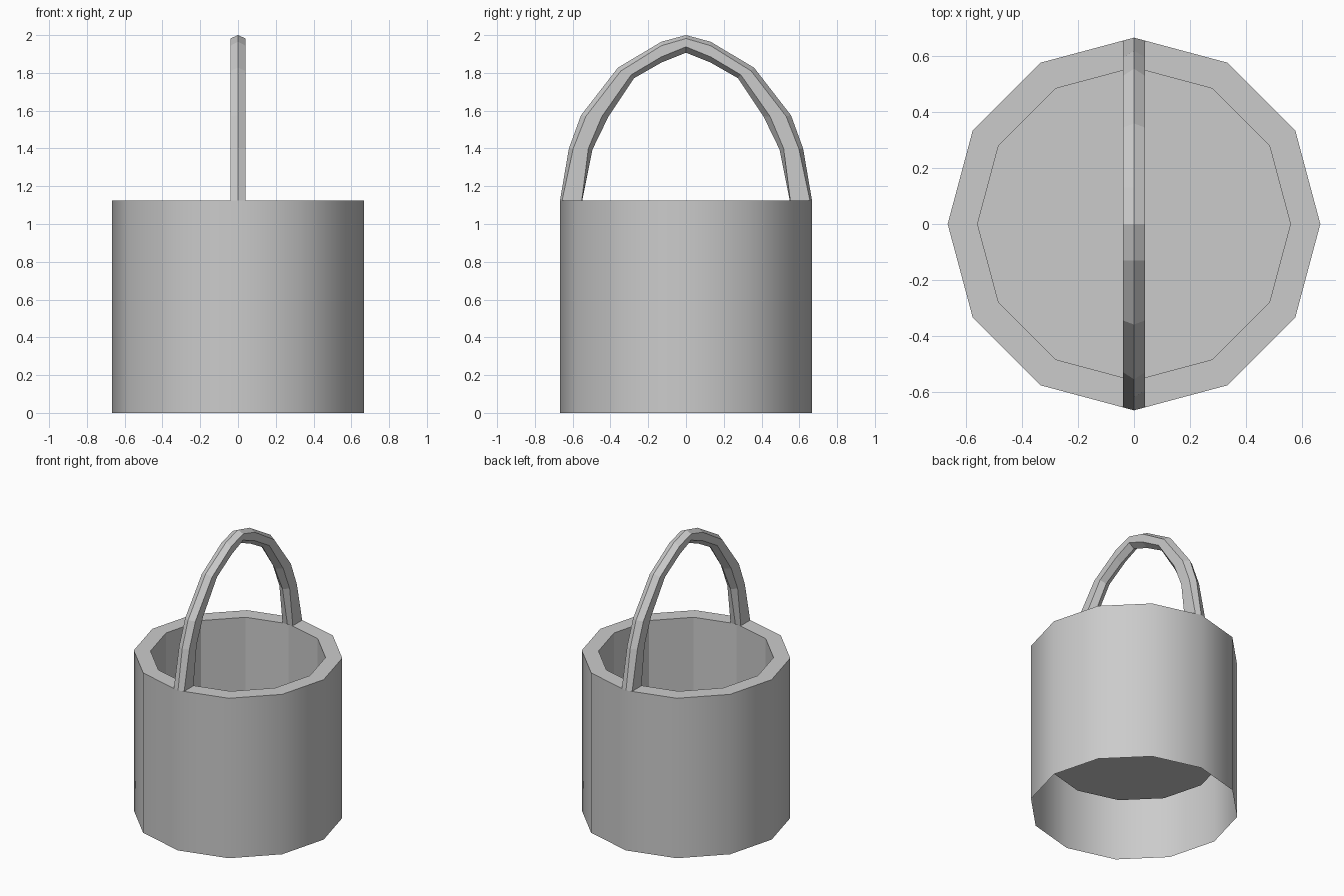
import bpy, bmesh, math

if "Cube" in bpy.data.objects:
    bpy.data.objects.remove(bpy.data.objects["Cube"])


def make_object(name, bm):
    bmesh.ops.recalc_face_normals(bm, faces=bm.faces)
    mesh = bpy.data.meshes.new(name)
    bm.to_mesh(mesh)
    bm.free()
    obj = bpy.data.objects.new(name, mesh)
    bpy.context.collection.objects.link(obj)
    return obj


def bridge(bm, a, b):
    n = len(a)
    return [bm.faces.new((a[i], a[(i + 1) % n], b[(i + 1) % n], b[i])) for i in range(n)]


# Bucket: twelve-sided shell, open underneath, with a raised inner floor
SIDES = 12
bm = bmesh.new()
profile = [(0.667, 0.0), (0.667, 1.125), (0.56, 1.125), (0.56, 0.375)]
rings = [[bm.verts.new((r * math.cos(math.tau * i / SIDES),
                        r * math.sin(math.tau * i / SIDES), z))
          for i in range(SIDES)] for r, z in profile]
walls = [bridge(bm, a, b) for a, b in zip(rings, rings[1:])]
bm.faces.new(rings[-1])
for f in walls[0]:
    f.smooth = True
for i in (1, 2, 3):
    for v in rings[i]:
        for e in v.link_edges:
            if e.other_vert(v) in rings[i]:
                e.smooth = False
# Facing is fixed by hand order through recalculation of the open shell
bucket = make_object("bucket", bm)

# Handle: six-sided section (ridge outside and inside) swept along the arch
# Each station: outer ridge, outer edge, inner edge, inner ridge as (y, z)
half = [
    [(0.0, 2.0), (0.0, 1.982), (0.0, 1.938), (0.0, 1.907)],
    [(0.13, 1.965), (0.13, 1.944), (0.13, 1.885), (0.13, 1.855)],
    [(0.36, 1.828), (0.345, 1.81), (0.29, 1.79), (0.275, 1.772)],
    [(0.556, 1.575), (0.53, 1.57), (0.445, 1.57), (0.41, 1.57)],
    [(0.62, 1.4), (0.597, 1.4), (0.517, 1.4), (0.495, 1.395)],
    [(0.667, 1.125), (0.656, 1.125), (0.552, 1.125), (0.549, 1.125)],
]
W = 0.04
stations = [[(-y, z) for y, z in s] for s in reversed(half[1:])] + half
bm = bmesh.new()
loops = []
for o, oe, ie, i in stations:
    pts = [(0, *o), (W, *oe), (W, *ie), (0, *i), (-W, *ie), (-W, *oe)]
    loops.append([bm.verts.new(p) for p in pts])
for a, b in zip(loops, loops[1:]):
    bridge(bm, a, b)
make_object("handle", bm)
